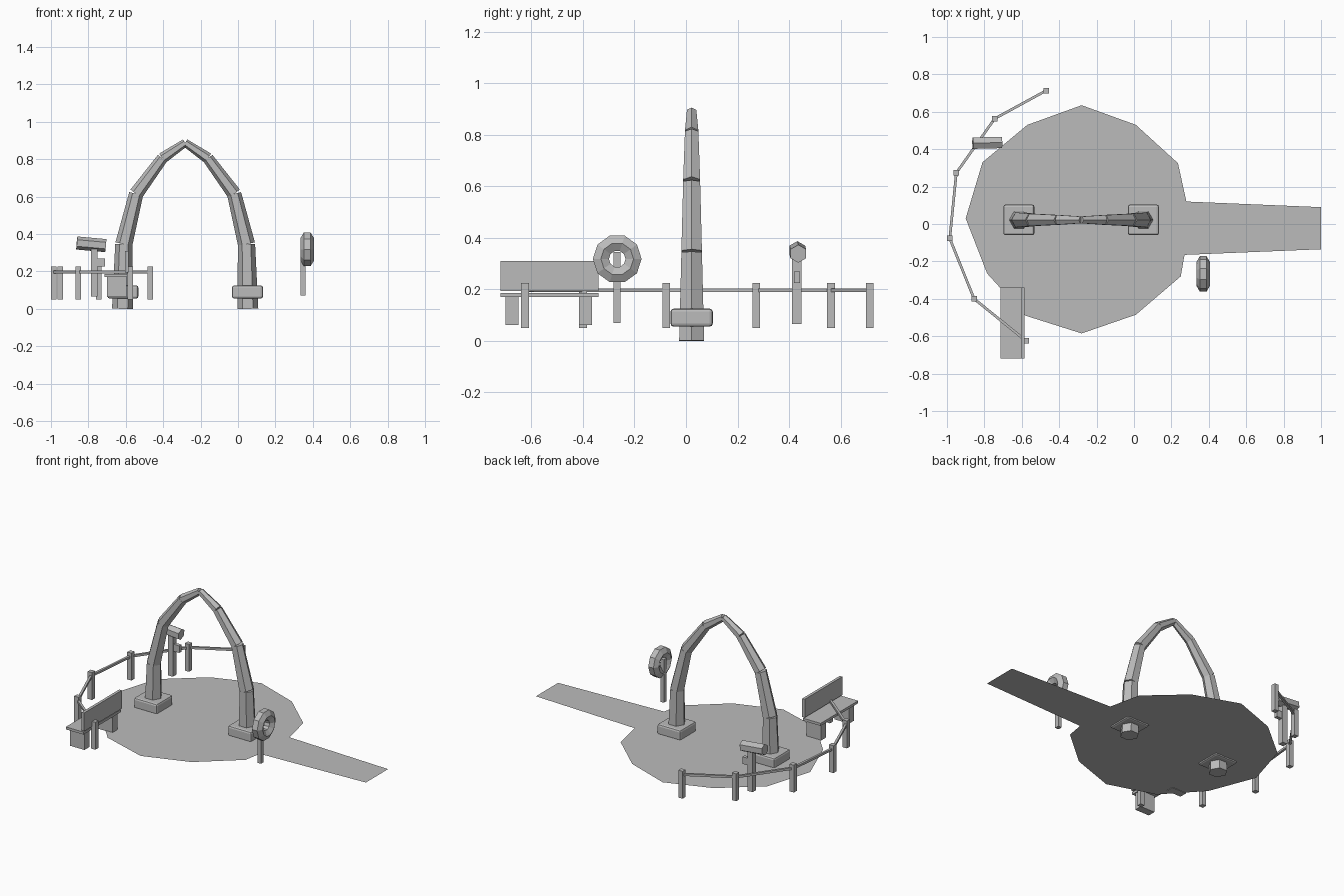
import bpy, bmesh, math
from mathutils import Vector, Matrix

cube = bpy.data.objects.get("Cube")
if cube:
    bpy.data.objects.remove(cube, do_unlink=True)

grey = bpy.data.materials.new("plain grey")
grey.use_nodes = True
tone = (0.5, 0.5, 0.5, 1)
grey.diffuse_color = tone
grey.node_tree.nodes["Principled BSDF"].inputs["Base Color"].default_value = tone


def finish(name, bm):
    bmesh.ops.recalc_face_normals(bm, faces=bm.faces)
    mesh = bpy.data.meshes.new(name)
    bm.to_mesh(mesh)
    bm.free()
    mesh.materials.append(grey)
    obj = bpy.data.objects.new(name, mesh)
    bpy.context.collection.objects.link(obj)
    return obj


def box(name, low, high):
    low, high = Vector(low), Vector(high)
    bm = bmesh.new()
    bmesh.ops.create_cube(bm, size=1)
    bmesh.ops.scale(bm, vec=high - low, verts=bm.verts)
    bmesh.ops.translate(bm, vec=(low + high) / 2, verts=bm.verts)
    return finish(name, bm)


def prism(name, start, end, r1, r2, side, sides=6, turn=0):
    """Tapered bar between two points; a corner points along side."""
    start, end = Vector(start), Vector(end)
    axis = (end - start).normalized()
    v = axis.cross(Vector(side)).normalized()
    u = v.cross(axis)
    bm = bmesh.new()
    rings = []
    for centre, r in ((start, r1), (end, r2)):
        angles = [math.tau * i / sides + turn for i in range(sides)]
        rings.append([bm.verts.new(centre + r * (u * math.cos(a) + v * math.sin(a)))
                      for a in angles])
        bm.faces.new(rings[-1])
    for i in range(sides):
        j = (i + 1) % sides
        bm.faces.new((rings[0][i], rings[0][j], rings[1][j], rings[1][i]))
    return finish(name, bm)


# Flat plaza with its path
outline = [(-0.28, 0.635), (0.01, 0.53), (0.235, 0.325), (0.28, 0.12),
           (1, 0.09), (1, -0.135), (0.27, -0.165), (0.25, -0.28),
           (0.01, -0.485), (-0.28, -0.585), (-0.58, -0.49),
           (-0.785, -0.265), (-0.9, 0.03), (-0.81, 0.33), (-0.57, 0.53)]
bm = bmesh.new()
bm.faces.new([bm.verts.new((x, y, 0.065)) for x, y in reversed(outline)])
finish("plaza_and_path", bm)

# Arch of tapered six-sided bars: offset from the middle, height, radius
MID, ARCH_Y = -0.2825, 0.022
nodes = [(0.335, 0, 0.056), (0.328, 0.345, 0.046), (0.262, 0.615, 0.038),
         (0.122, 0.805, 0.03), (0, 0.888, 0.021)]
for label, s in (("left", 1), ("right", -1)):
    for i, (a, b) in enumerate(zip(nodes, nodes[1:])):
        prism(f"{label}_arch_bar_{i + 1}", (MID + s * a[0], ARCH_Y, a[1]),
              (MID + s * b[0], ARCH_Y, b[1]), a[2], b[2], (s, 0, 0.01))
    x = MID + s * 0.333
    base = box(f"{label}_arch_base", (x - 0.083, ARCH_Y - 0.082, 0.055),
               (x + 0.083, ARCH_Y + 0.082, 0.125))
    bevel = base.modifiers.new("bevel", "BEVEL")
    bevel.width = 0.012
    bevel.segments = 2

# Fence posts joined by a thin rail
posts = [(-0.47, 0.713), (-0.745, 0.563), (-0.95, 0.273),
         (-0.985, -0.077), (-0.855, -0.4), (-0.577, -0.625)]
for i, (x, y) in enumerate(posts):
    box(f"fence_post_{i + 1}", (x - 0.015, y - 0.015, 0.05),
        (x + 0.015, y + 0.015, 0.225))
for i, (a, b) in enumerate(zip(posts, posts[1:])):
    prism(f"fence_rail_{i + 1}", (*a, 0.197), (*b, 0.197), 0.01, 0.01,
          (0, 0, 1), 4, math.pi / 4)

# Bench facing outward
box("bench_seat", (-0.715, -0.72, 0.17), (-0.59, -0.34, 0.186))
box("bench_back", (-0.603, -0.72, 0.193), (-0.585, -0.34, 0.31))
for i, y in enumerate((-0.7, -0.415)):
    box(f"bench_leg_{i + 1}", (-0.7, y, 0.062), (-0.597, y + 0.05, 0.17))

# Viewing scope on a stand
box("scope_stand", (-0.785, 0.412, 0.065), (-0.75, 0.448, 0.32))
box("scope_coin_box", (-0.752, 0.42, 0.225), (-0.71, 0.443, 0.27))
prism("scope_tube", (-0.862, 0.432, 0.352), (-0.707, 0.436, 0.338),
      0.035, 0.035, (0, 0, 1))

# Faceted ring on a post
SEG, SIDES = 10, 6
bm = bmesh.new()
grid = []
for i in range(SEG):
    a = math.tau * (i + 0.5) / SEG + math.pi / 2
    row = []
    for j in range(SIDES):
        b = math.tau * j / SIDES
        r = 0.0635 + 0.036 * math.sin(b)
        row.append(bm.verts.new((0.37 + 0.036 * math.cos(b),
                                 -0.267 + r * math.cos(a), 0.318 + r * math.sin(a))))
    grid.append(row)
for i in range(SEG):
    for j in range(SIDES):
        k, m = (i + 1) % SEG, (j + 1) % SIDES
        bm.faces.new((grid[i][j], grid[k][j], grid[k][m], grid[i][m]))
finish("sign_ring", bm)
box("sign_post", (0.335, -0.282, 0.07), (0.36, -0.254, 0.345))
